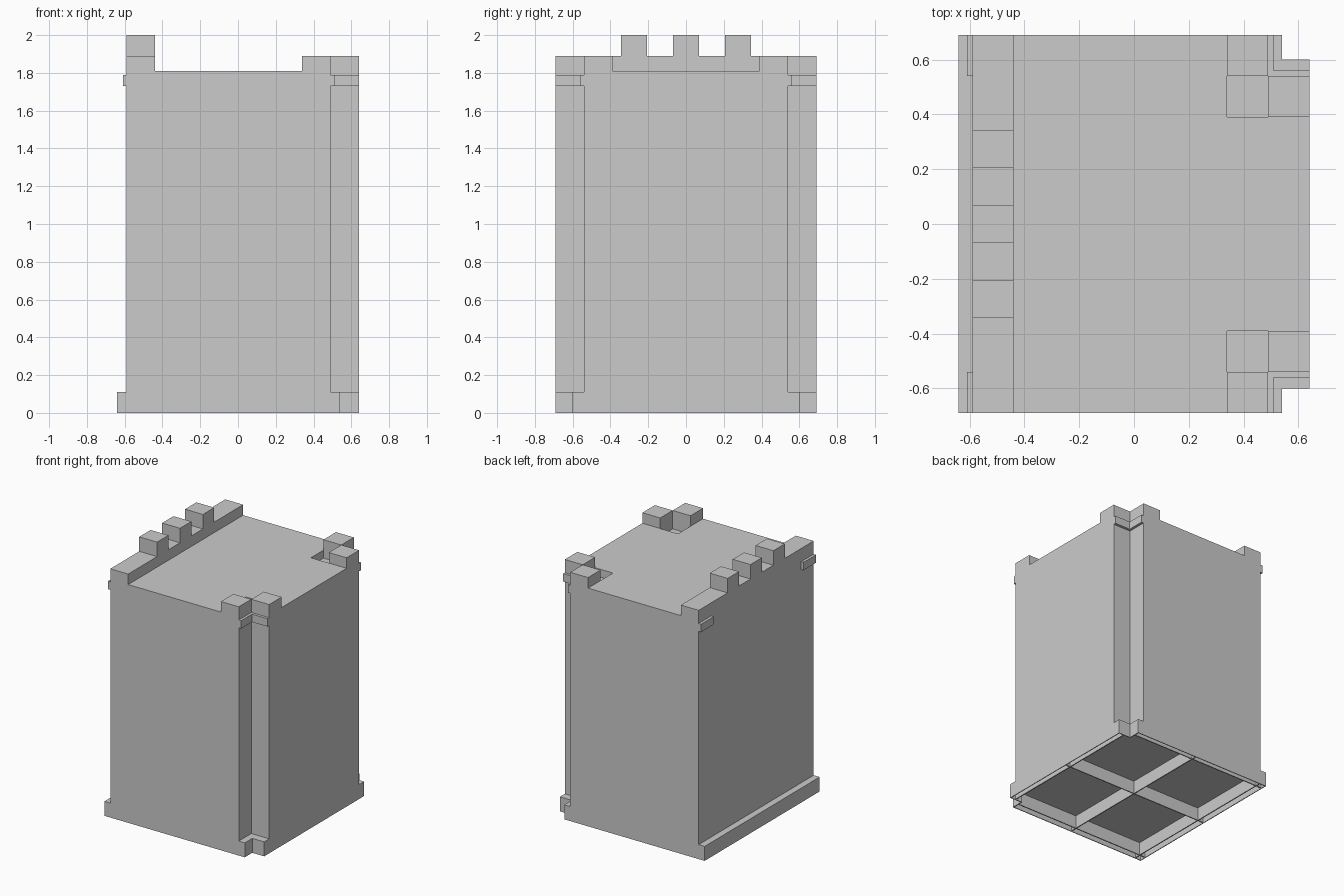
import bpy, bmesh

if "Cube" in bpy.data.objects:
    bpy.data.objects.remove(bpy.data.objects["Cube"])

grey = bpy.data.materials.new("plain_grey")
grey.diffuse_color = (0.6, 0.6, 0.6, 1)
grey.use_nodes = True
grey.node_tree.nodes["Principled BSDF"].inputs["Base Color"].default_value = grey.diffuse_color


def prism(name, outline, z0, z1, bottom=True):
    """Extrude a counter-clockwise xy outline from z0 to z1."""
    bm = bmesh.new()
    lo = [bm.verts.new((x, y, z0)) for x, y in outline]
    hi = [bm.verts.new((x, y, z1)) for x, y in outline]
    n = len(outline)
    for i in range(n):
        j = (i + 1) % n
        bm.faces.new((lo[i], lo[j], hi[j], hi[i]))
    bm.faces.new(hi)
    if bottom:
        bm.faces.new(lo[::-1])
    me = bpy.data.meshes.new(name)
    bm.to_mesh(me)
    bm.free()
    me.materials.append(grey)
    ob = bpy.data.objects.new(name, me)
    bpy.context.collection.objects.link(ob)
    return ob


def box(name, x0, x1, y0, y1, z0, z1, bottom=True):
    y0, y1 = min(y0, y1), max(y0, y1)
    return prism(name, [(x0, y0), (x1, y0), (x1, y1), (x0, y1)], z0, z1, bottom)


def notched(x0, nx, ny):
    """Plan outline with both right-hand corners cut away."""
    return [(x0, -.69), (nx, -.69), (nx, -ny), (.64, -ny),
            (.64, ny), (nx, ny), (nx, .69), (x0, .69)]


# Main body with notched right-hand corners
prism("body", notched(-.59, .49, .54), .11, 1.75, bottom=False)

# Roof deck, leaving a small recess inside each pair of corner blocks
prism("roof_deck", [(-.59, -.69), (.34, -.69), (.34, -.39), (.64, -.39),
                    (.64, .39), (.34, .39), (.34, .69), (-.59, .69)],
      1.75, 1.81, bottom=False)

# Left parapet and its three teeth
box("parapet", -.59, -.44, -.69, .69, 1.81, 1.89, bottom=False)
for y in (-.275, 0, .275):
    box("parapet_tooth", -.59, -.44, y - .068, y + .068, 1.89, 2.0, bottom=False)

for s in (-1, 1):
    # Corner blocks beside each notch
    box("corner_block_side", .34, .49, s * .54, s * .69, 1.75, 1.89, bottom=False)
    box("corner_block_end", .49, .64, s * .39, s * .54, 1.75, 1.89, bottom=False)
    # Small clips: flat on the left, L-shaped in the right notches
    box("left_clip", -.61, -.59, s * .54, s * .69, 1.73, 1.79)
    ell = [(.49, .54), (.64, .54), (.64, .56), (.51, .56), (.51, .69), (.49, .69)]
    if s < 0:
        ell = [(x, -y) for x, y in reversed(ell)]
    prism("notch_clip", ell, 1.73, 1.79)

# Base: thin open-bottomed tray
tray = prism("base_tray", notched(-.64, .54, .60), 0, .11, bottom=False)
solid = tray.modifiers.new("wall", 'SOLIDIFY')
solid.thickness = .006
solid.offset = -1
solid.use_even_offset = True

# Thin ribs crossing the underside
t = .004
for x, half in ((-.59, .687), (0, .687), (.59, .597)):
    box("underside_rib_long", x - t, x + t, -half, half, .005, .105)
for y, end in ((-.64, .537), (0, .637), (.64, .537)):
    box("underside_rib_cross", -.637, end, y - t, y + t, .005, .105)
